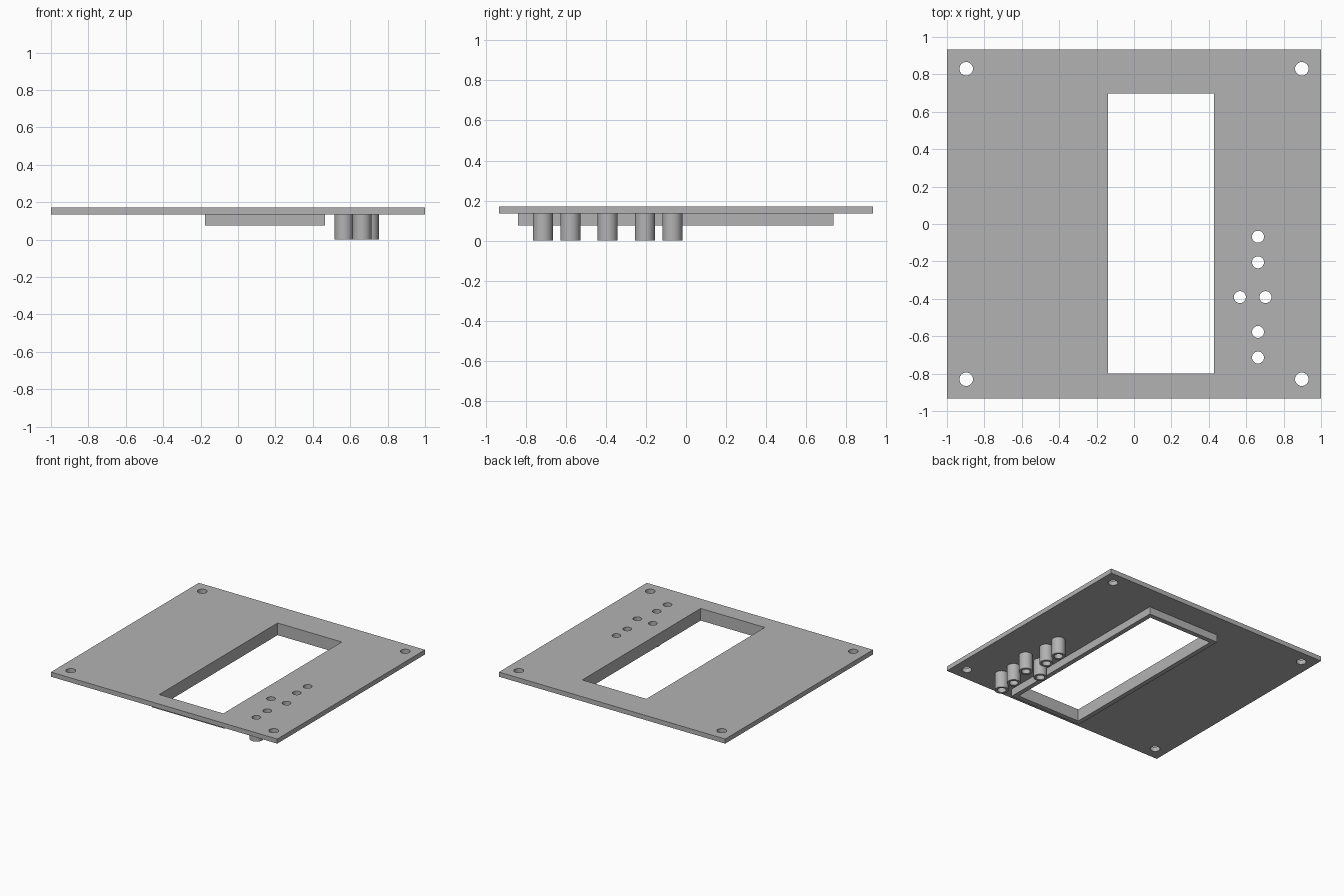
import bpy, bmesh, math

if "Cube" in bpy.data.objects:
    bpy.data.objects.remove(bpy.data.objects["Cube"])

grey = bpy.data.materials.new("plain grey")
grey.diffuse_color = (0.45, 0.45, 0.45, 1)
grey.use_nodes = True
grey.node_tree.nodes["Principled BSDF"].inputs["Base Color"].default_value = grey.diffuse_color


def rect(x0, x1, y0, y1):
    return [(x0, y0), (x1, y0), (x1, y1), (x0, y1)]


def circle(x, y, r, n=48):
    return [(x + r * math.cos(i * math.tau / n), y + r * math.sin(i * math.tau / n)) for i in range(n)]


def slab(name, loops, z0, z1):
    """Extrude a flat outline (first loop) with holes (other loops) from z0 to z1."""
    curve = bpy.data.curves.new(name, 'CURVE')
    curve.dimensions = '2D'
    curve.fill_mode = 'BOTH'
    curve.extrude = (z1 - z0) / 2
    for loop in loops:
        spline = curve.splines.new('POLY')
        spline.points.add(len(loop) - 1)
        for p, (x, y) in zip(spline.points, loop):
            p.co = (x, y, 0, 1)
        spline.use_cyclic_u = True
    obj = bpy.data.objects.new(name, curve)
    bpy.context.collection.objects.link(obj)
    bpy.ops.object.select_all(action='DESELECT')
    obj.select_set(True)
    bpy.context.view_layer.objects.active = obj
    bpy.ops.object.convert(target='MESH')
    obj = bpy.context.object
    # weld caps to walls and merge cap triangles into flat faces
    bm = bmesh.new()
    bm.from_mesh(obj.data)
    bmesh.ops.remove_doubles(bm, verts=bm.verts, dist=1e-5)
    bmesh.ops.recalc_face_normals(bm, faces=bm.faces)
    bm.to_mesh(obj.data)
    bm.free()
    obj.location.z = (z0 + z1) / 2
    obj.data.materials.clear()
    obj.data.materials.append(grey)
    bpy.ops.object.shade_smooth_by_angle(angle=math.radians(30))
    return obj


PLATE_BOTTOM, PLATE_TOP, RIM_BOTTOM = 0.135, 0.172, 0.075
HOLE_R, TUBE_R = 0.032, 0.05
window = rect(-0.138, 0.429, -0.798, 0.697)
tubes = [(0.663, -0.068), (0.663, -0.205), (0.566, -0.391),
         (0.703, -0.391), (0.663, -0.577), (0.663, -0.714)]
screws = [(sx * 0.897, sy * 0.83) for sx in (-1, 1) for sy in (-1, 1)]

# Panel with window, corner screw holes and button holes
slab("panel", [rect(-1, 1, -0.933, 0.933), window]
     + [circle(x, y, 0.036) for x, y in screws]
     + [circle(x, y, HOLE_R) for x, y in tubes], PLATE_BOTTOM, PLATE_TOP)

# Raised frame under the window
slab("window_rim", [rect(-0.176, 0.466, -0.837, 0.735), window], RIM_BOTTOM, PLATE_BOTTOM)

# Hollow guide tubes under the button holes
for x, y in tubes:
    slab("guide_tube", [circle(x, y, TUBE_R), circle(x, y, HOLE_R)], 0, PLATE_BOTTOM)
